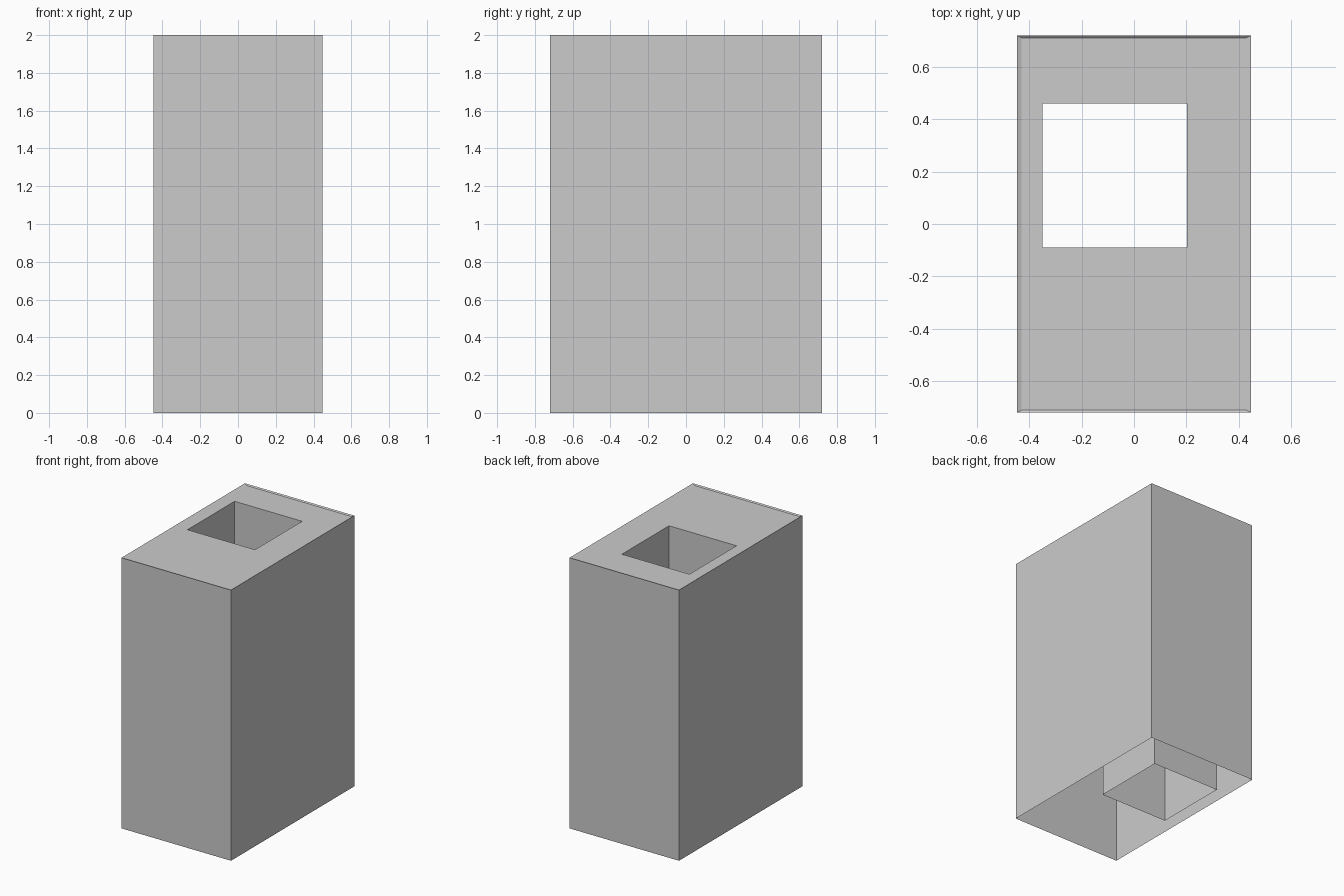
import bpy, bmesh

if "Cube" in bpy.data.objects:
    bpy.data.objects.remove(bpy.data.objects["Cube"])


def make_object(name, loops):
    """Skin a surface through successive four-cornered rectangles (x0, x1, y0, y1, z)."""
    bm = bmesh.new()
    rings = [[bm.verts.new(p) for p in ((x0, y0, z), (x1, y0, z), (x1, y1, z), (x0, y1, z))]
             for x0, x1, y0, y1, z in loops]
    for a, b in zip(rings, rings[1:]):
        for i in range(4):
            j = (i + 1) % 4
            bm.faces.new((a[i], a[j], b[j], b[i]))
    mesh = bpy.data.meshes.new(name)
    bm.to_mesh(mesh)
    bm.free()
    obj = bpy.data.objects.new(name, mesh)
    bpy.context.collection.objects.link(obj)
    return obj


W, D, H = 0.447, 0.72, 2.0
DECK = H - 0.008
outer = (-W, W, -D, D)
inner = (-W + 0.018, W - 0.018, -D + 0.009, D - 0.009)
hole = (-0.35, 0.202, -0.09, 0.46)

# Outer walls, open underneath
make_object("outer_walls", [(*outer, 0), (*outer, H)])

# Roof with a tiny rim, slightly sunken deck and off-centre opening
make_object("roof_deck", [(*outer, H), (*inner, DECK), (*hole, DECK)])

# Square light shaft running down from the opening to the ground
make_object("light_shaft", [(*hole, DECK), (*hole, 0)])
